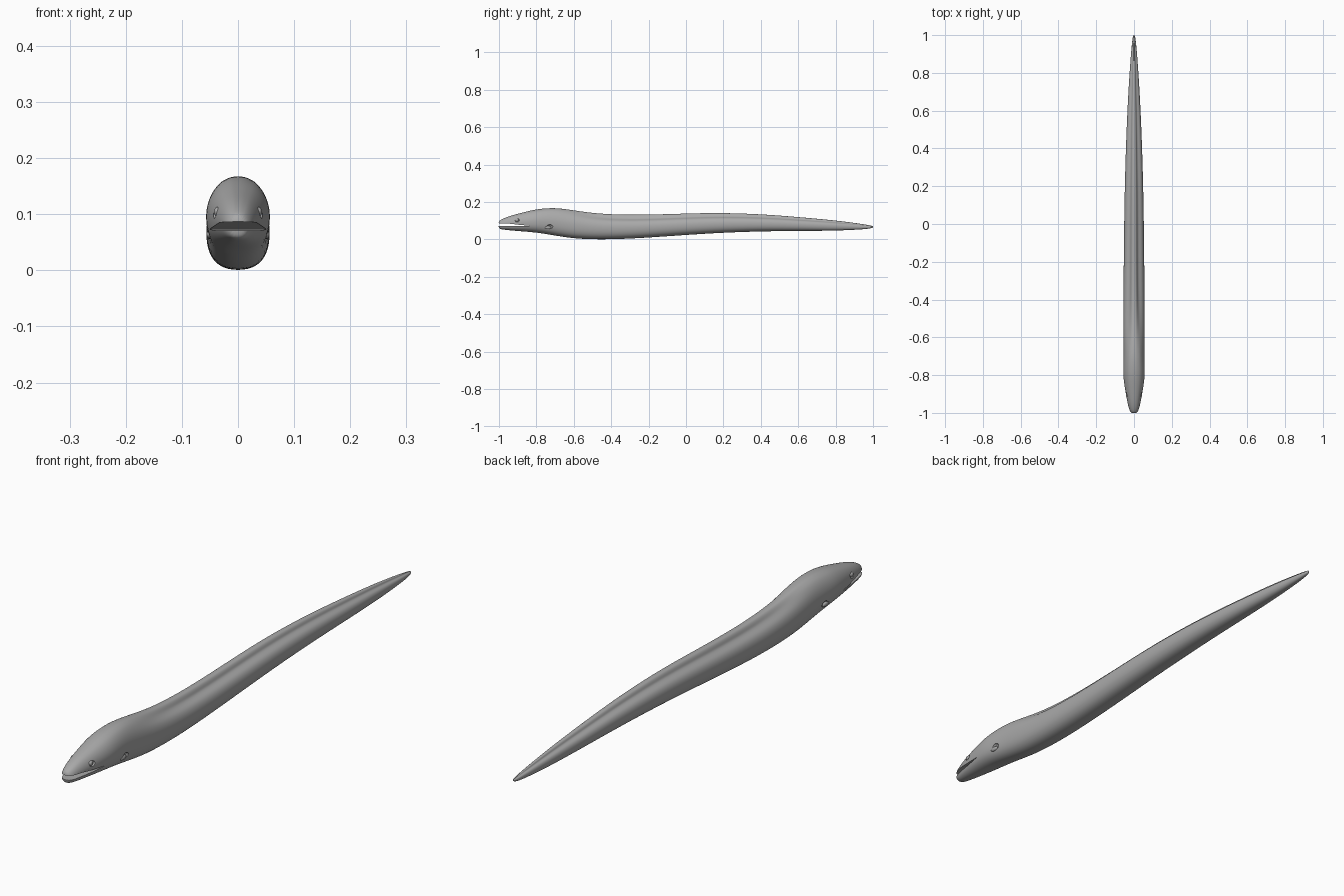
import bpy
import bmesh
from mathutils import Matrix

if "Cube" in bpy.data.objects:
    bpy.data.objects.remove(bpy.data.objects["Cube"])

skin = bpy.data.materials.new("grey skin")
skin.use_nodes = True
colour = (0.4, 0.4, 0.4, 1)
skin.diffuse_color = colour
skin.node_tree.nodes["Principled BSDF"].inputs["Base Color"].default_value = colour


def finish(bm, name):
    bmesh.ops.recalc_face_normals(bm, faces=bm.faces)
    mesh = bpy.data.meshes.new(name)
    bm.to_mesh(mesh)
    bm.free()
    mesh.materials.append(skin)
    obj = bpy.data.objects.new(name, mesh)
    bpy.context.collection.objects.link(obj)
    return obj


def ellipsoid(name, centre, size):
    bm = bmesh.new()
    bmesh.ops.create_uvsphere(bm, u_segments=20, v_segments=12, radius=1)
    matrix = Matrix.Translation(centre) @ Matrix.Diagonal((*size, 1))
    bmesh.ops.transform(bm, matrix=matrix, verts=bm.verts)
    return finish(bm, name)


def apply(obj, kind, **settings):
    select(obj)
    mod = obj.modifiers.new(kind.lower(), kind)
    for key, value in settings.items():
        setattr(mod, key, value)
    bpy.ops.object.modifier_apply(modifier=mod.name)


def select(obj):
    bpy.ops.object.select_all(action="DESELECT")
    obj.select_set(True)
    bpy.context.view_layer.objects.active = obj


def cut(obj, cutter):
    cutter.hide_render = True
    apply(obj, "BOOLEAN", operation="DIFFERENCE", object=cutter, solver="EXACT")
    bpy.data.objects.remove(cutter)


# Half cross-sections from belly to back: plain, and with a dorsal fin ridge
PLAIN = [(0, 0), (.42, .02), (.77, .11), (.97, .27), (1.02, .46), (1, .6),
         (.9, .74), (.75, .85), (.57, .93), (.39, .97), (.2, 1), (0, 1)]
FINNED = [(0, 0), (.42, .02), (.77, .11), (.97, .27), (1.02, .46), (.96, .62),
          (.78, .74), (.52, .79), (.36, .84), (.31, .91), (.2, .99), (0, 1)]

# Stations along the body: y, belly z, back z, half width, fin amount
STATIONS = [
    (-1.003, .06, .095, .012, 0), (-.99, .054, .105, .023, 0),
    (-.965, .051, .117, .03, 0), (-.93, .047, .129, .037, 0),
    (-.88, .043, .142, .046, 0), (-.82, .038, .157, .055, 0),
    (-.77, .032, .165, .057, 0), (-.7, .02, .169, .054, 0),
    (-.62, .007, .159, .055, .15), (-.54, .001, .146, .056, .5),
    (-.44, -.001, .136, .056, .8), (-.3, .003, .131, .055, 1),
    (-.1, .016, .135, .053, 1), (.15, .034, .144, .05, 1),
    (.4, .043, .136, .043, 1), (.6, .045, .12, .035, 1),
    (.78, .046, .104, .025, 1), (.9, .051, .089, .016, 1),
    (.97, .056, .078, .01, 1), (1.002, .062, .072, .004, 1)]

# Lofted eel body
bm = bmesh.new()
rings = []
for y, low, high, width, fin in STATIONS:
    half = [(a + (c - a) * fin, b + (d - b) * fin)
            for (a, b), (c, d) in zip(PLAIN, FINNED)]
    loop = half + [(-x, z) for x, z in half[-2:0:-1]]
    rings.append([bm.verts.new((x * width, y, low + z * (high - low))) for x, z in loop])
for first, second in zip(rings, rings[1:]):
    for i in range(len(first)):
        j = (i + 1) % len(first)
        bm.faces.new((first[i], first[j], second[j], second[i]))
bm.faces.new(rings[0])
bm.faces.new(rings[-1])
body = finish(bm, "eel_body")
apply(body, "SUBSURF", levels=2)

# Open mouth between the jaws
bm = bmesh.new()
outline = [(-1.05, .07), (-.97, .071), (-.9, .071), (-.835, .073),
           (-.9, .079), (-.95, .085), (-1.05, .088)]
face = bm.faces.new([bm.verts.new((-.1, y, z)) for y, z in outline])
wall = bmesh.ops.extrude_face_region(bm, geom=[face])
moved = [v for v in wall["geom"] if isinstance(v, bmesh.types.BMVert)]
bmesh.ops.translate(bm, vec=(.2, 0, 0), verts=moved)
cut(body, finish(bm, "mouth_cutter"))

# Eyes, eye sockets, gill openings and gill flaps
for side, label in ((1, "left"), (-1, "right")):
    cut(body, ellipsoid("socket_cutter", (side * .044, -.905, .104), (.008, .015, .012)))
    cut(body, ellipsoid("gill_cutter", (side * .059, -.728, .067), (.014, .018, .013)))
    parts = [
        ellipsoid(label + "_eye", (side * .036, -.905, .104), (.007, .011, .009)),
        ellipsoid(label + "_gill_flap", (side * .05, -.738, .064), (.006, .018, .008))]
    for part in parts:
        select(part)
        bpy.ops.object.shade_smooth()

select(body)
bpy.ops.object.shade_smooth_by_angle(angle=.7)
